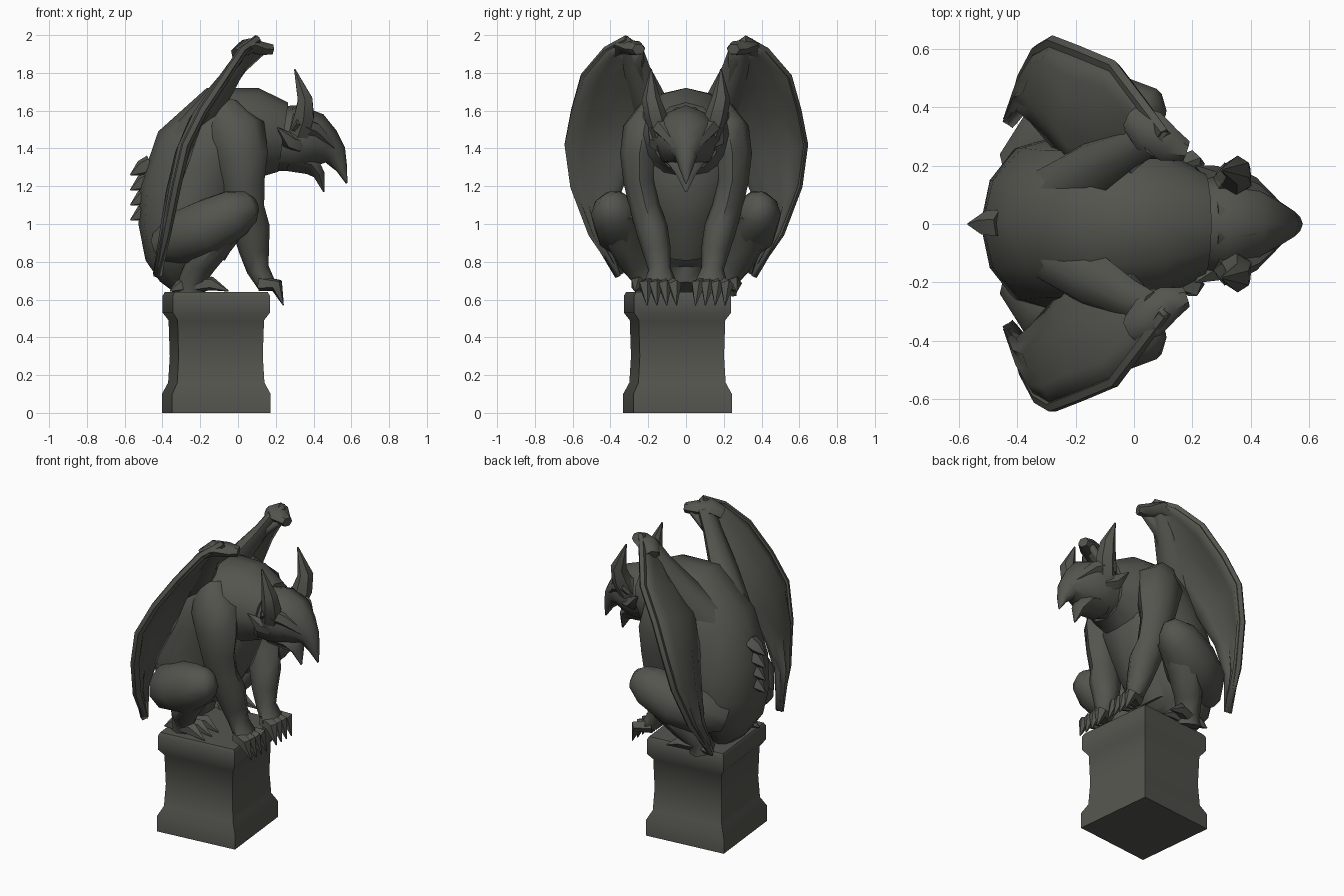
import bpy, bmesh, math
from mathutils import Vector

if "Cube" in bpy.data.objects:
    bpy.data.objects.remove(bpy.data.objects["Cube"], do_unlink=True)

stone = bpy.data.materials.new("dark_stone")
stone.use_nodes = True
COLOUR = (0.09, 0.09, 0.078, 1)
stone.diffuse_color = COLOUR
bsdf = stone.node_tree.nodes["Principled BSDF"]
bsdf.inputs["Base Color"].default_value = COLOUR
bsdf.inputs["Roughness"].default_value = 0.9


def finish(name, bm, angle=50):
    """Turn a bmesh into a stone object with smooth shading."""
    bmesh.ops.recalc_face_normals(bm, faces=bm.faces)
    mesh = bpy.data.meshes.new(name)
    bm.to_mesh(mesh)
    bm.free()
    mesh.materials.append(stone)
    obj = bpy.data.objects.new(name, mesh)
    bpy.context.collection.objects.link(obj)
    bpy.ops.object.select_all(action="DESELECT")
    obj.select_set(True)
    bpy.context.view_layer.objects.active = obj
    bpy.ops.object.shade_smooth_by_angle(angle=math.radians(angle))
    return obj


def bridge(bm, rings, closed=True):
    """Join consecutive rings of vertices with quads."""
    for a, b in zip(rings, rings[1:]):
        n = len(a)
        for i in range(n if closed else n - 1):
            j = (i + 1) % n
            bm.faces.new((a[i], a[j], b[j], b[i]))


def limb(name, path, side=1, sides=8):
    """Loft ellipses along a path of (x, y, z, half width, half depth)."""
    bm = bmesh.new()
    pts = [Vector((p[0], p[1] * side, p[2])) for p in path]
    rings = []
    for i, (c, p) in enumerate(zip(pts, path)):
        t = (pts[min(i + 1, len(pts) - 1)] - pts[max(i - 1, 0)]).normalized()
        depth = t.cross(Vector((0, 1, 0))).normalized()
        width = depth.cross(t)
        ring = []
        for k in range(sides):
            a = math.tau * k / sides
            ring.append(bm.verts.new(c + width * p[3] * math.cos(a) + depth * p[4] * math.sin(a)))
        rings.append(ring)
    bridge(bm, rings)
    bm.faces.new(rings[0])
    bm.faces.new(rings[-1])
    return finish(name, bm)


def claw(name, base, mid, tip, r, side=1):
    limb(name, [(*base, r, r), (*mid, r * 0.9, r * 0.9), (*tip, 0.003, 0.003)], side, 5)


# Pedestal: slightly turned square sections with flared foot and cap
bm = bmesh.new()
rings = []
for half, z in [(.262, 0), (.262, .1), (.232, .16), (.224, .3), (.23, .49), (.258, .53), (.258, .62), (.248, .64)]:
    ring = []
    for k in range(4):
        a = math.radians(45 + 6 + 90 * k)
        r = half * math.sqrt(2)
        ring.append(bm.verts.new((-.115 + r * math.cos(a), -.045 + r * math.sin(a), z)))
    rings.append(ring)
bridge(bm, rings)
bm.faces.new(rings[0])
bm.faces.new(rings[-1])
finish("pedestal", bm, 60)

# Hunched torso from rump to neck
limb("torso", [
    (-.26, 0, .66, .1, .07), (-.3, 0, .735, .17, .12), (-.31, 0, .8, .25, .18), (-.29, 0, .95, .3, .24),
    (-.25, 0, 1.13, .3, .28), (-.18, 0, 1.34, .29, .285), (-.04, 0, 1.47, .29, .28),
    (.1, 0, 1.48, .25, .24), (.24, 0, 1.46, .18, .185)], sides=12)
limb("chest", [(-.1, 0, 1.5, .24, .15), (0, 0, 1.28, .24, .14), (-.06, 0, 1.05, .18, .12),
               (-.16, 0, .85, .14, .1)])

# Head with heavy brow and hooked beak
limb("head", [
    (.2, 0, 1.45, .16, .17), (.31, 0, 1.455, .18, .175), (.4, 0, 1.435, .15, .155),
    (.465, 0, 1.4, .1, .11), (.515, 0, 1.365, .06, .065), (.55, 0, 1.29, .035, .03),
    (.575, 0, 1.215, .004, .004)])
limb("lower_jaw", [(.27, 0, 1.34, .12, .07), (.39, 0, 1.315, .09, .065),
                   (.43, 0, 1.26, .05, .035), (.455, 0, 1.17, .005, .005)], sides=6)
limb("head_crest", [(.28, 0, 1.575, .1, .05), (.4, 0, 1.545, .07, .045),
                    (.49, 0, 1.46, .04, .025)], sides=6)

# Spikes down the spine
for z in (1.27, 1.19, 1.11, 1.03):
    claw("spine_spike", (-.46, 0, z + .05), (-.51, 0, z + .025), (-.57, 0, z - .01), .05)

# Wing edges from wrist to lowest tip
OUTER = [(.1, .31, 1.98), (.02, .42, 1.92), (-.07, .54, 1.78), (-.19, .59, 1.6),
         (-.28, .625, 1.42), (-.33, .595, 1.2), (-.38, .5, .95), (-.43, .36, .72)]
INNER = [(.14, .23, 1.92), (.03, .23, 1.82), (-.08, .2, 1.67), (-.2, .19, 1.52),
         (-.27, .27, 1.35), (-.34, .35, 1.15), (-.39, .385, .95), (-.43, .34, .74)]


def wing(label, side):
    # Membrane bows backwards between its two edges
    bm = bmesh.new()
    rows = []
    for o, i in zip(OUTER, INNER):
        o, i = Vector(o), Vector(i)
        row = []
        for k in range(6):
            f = k / 5
            p = i.lerp(o, f)
            p.x -= math.sin(math.pi * f) * (o - i).length * .12
            p.x += .015 * (k % 2)
            p.y *= side
            row.append(bm.verts.new(p))
        rows.append(row)
    bridge(bm, rows, closed=False)
    obj = finish(label + "_wing_membrane", bm)
    solid = obj.modifiers.new("thickness", "SOLIDIFY")
    solid.thickness = .035
    solid.offset = 0
    # Wing arm, wrist knob and finger bones
    limb(label + "_wing_arm", [(-.26, .11, 1.46, .11, .1), (-.14, .19, 1.63, .1, .07),
                               (-.01, .26, 1.82, .07, .045), (.06, .29, 1.93, .06, .04)], side)
    limb(label + "_wing_wrist", [(-.01, .36, 1.9, .05, .035), (.05, .32, 1.94, .075, .045),
                                 (.12, .27, 1.93, .06, .04), (.18, .25, 1.925, .035, .03)], side, 6)
    limb(label + "_wing_leading_bone", [(*p, .022, .022) for p in OUTER[:-1]]
         + [(*OUTER[-1], .005, .005)], side, 5)


for label, s in (("near", -1), ("far", 1)):
    wing(label, s)

    # Leaf-shaped ear, brow and cheek frill
    limb(label + "_ear", [(.32, .13, 1.47, .05, .06), (.35, .16, 1.57, .06, .06),
                          (.355, .185, 1.66, .05, .045), (.3, .185, 1.82, .004, .004)], s, 6)
    limb(label + "_brow", [(.29, .155, 1.54, .06, .05), (.4, .11, 1.5, .055, .045),
                           (.5, .04, 1.41, .03, .025)], s, 6)
    claw(label + "_cheek_frill", (.32, .12, 1.42), (.27, .16, 1.44), (.21, .2, 1.51), .05, s)

    # Muscular arm reaching down to the pedestal edge
    limb(label + "_arm", [
        (-.08, .15, 1.6, .1, .1), (-.01, .215, 1.48, .125, .16), (.02, .245, 1.36, .105, .14),
        (.03, .245, 1.22, .085, .11), (.04, .215, 1.08, .08, .1), (.07, .18, .97, .085, .1),
        (.085, .155, .86, .075, .08), (.105, .14, .76, .06, .06), (.15, .135, .68, .09, .05)], s)
    for k in range(4):
        y = .06 + k * .052
        claw(label + "_finger", (.12, .1 + k * .025, .685), (.205, y, .675), (.24, y - .01, .57), .042, s)

    # Folded hind leg: thigh, shin and foot
    limb(label + "_thigh", [
        (-.4, .17, .88, .1, .09), (-.28, .25, .935, .17, .15), (-.14, .335, .99, .16, .155),
        (-.01, .385, 1.06, .12, .13), (.06, .375, 1.09, .09, .09), (.09, .36, 1.1, .04, .045)], s, 10)
    limb(label + "_shin", [(.01, .35, 1.06, .09, .08), (-.09, .33, .92, .1, .08),
                           (-.19, .27, .8, .09, .08), (-.24, .21, .71, .07, .07),
                           (-.25, .19, .64, .08, .08)], s)
    for k in range(3):
        y = .12 + k * .07
        claw(label + "_toe", (-.25, .17 + k * .025, .675), (-.14, y, .685), (-.05, y + .01, .645), .042, s)
    claw(label + "_heel_claw", (-.25, .2, .68), (-.31, .23, .67), (-.36, .24, .645), .04, s)
